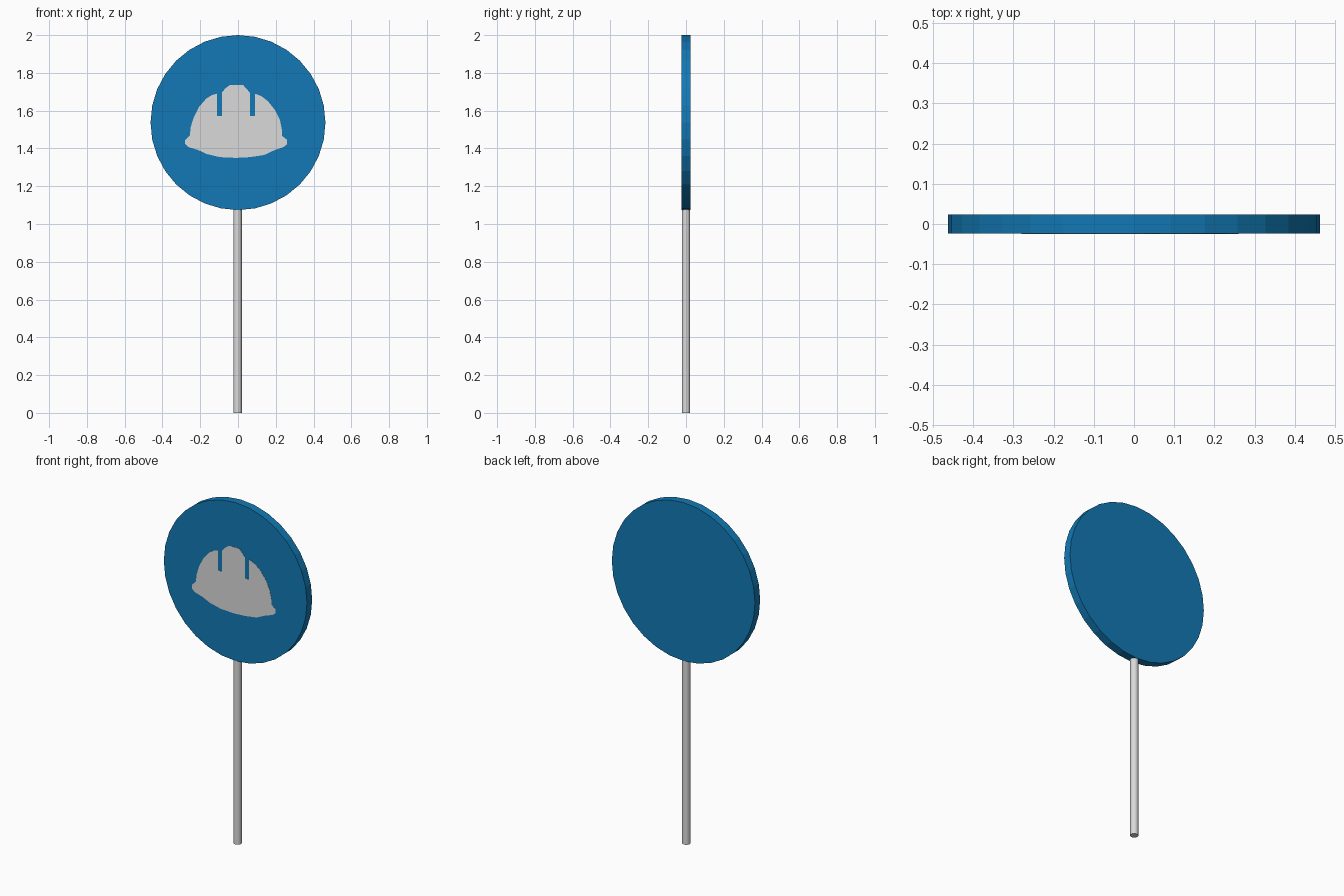
import bpy, bmesh, math

if "Cube" in bpy.data.objects:
    bpy.data.objects.remove(bpy.data.objects["Cube"])

def material(name, rgb):
    m = bpy.data.materials.new(name)
    m.diffuse_color = (*rgb, 1)
    m.use_nodes = True
    m.node_tree.nodes["Principled BSDF"].inputs["Base Color"].default_value = m.diffuse_color
    return m

blue = material("sign blue", (0.006, 0.19, 0.46))
grey = material("light grey", (0.70, 0.70, 0.70))

def cylinder(name, sides, radius, depth, loc, rot, mat):
    bpy.ops.mesh.primitive_cylinder_add(vertices=sides, radius=radius, depth=depth,
                                        location=loc, rotation=rot)
    ob = bpy.context.object
    ob.name = name
    ob.data.materials.append(mat)
    return ob

# round sign board and its pole
CZ, R, T = 1.537, 0.463, 0.048
cylinder("sign_disc", 32, R, T, (0, 0, CZ), (math.pi / 2, 0, 0), blue)
pole = cylinder("pole", 16, 0.022, 1.08, (-0.002, 0, 0.54), (0, 0, 0), grey)
bpy.ops.object.shade_smooth_by_angle(angle=math.radians(40))

# hard hat symbol: outline with two slots in the crown
outline = [
    (-.28, 1.445), (-.255, 1.47), (-.25, 1.515), (-.233, 1.567), (-.206, 1.62),
    (-.17, 1.662), (-.138, 1.683), (-.111, 1.69), (-.111, 1.573), (-.085, 1.573),
    (-.085, 1.698), (-.064, 1.72), (-.042, 1.737), (.026, 1.737), (.046, 1.715),
    (.063, 1.695), (.063, 1.573), (.09, 1.573), (.09, 1.69), (.122, 1.678),
    (.159, 1.65), (.196, 1.603), (.222, 1.55), (.233, 1.497), (.233, 1.467),
    (.26, 1.445), (.26, 1.423), (.243, 1.408), (.196, 1.392), (.138, 1.365),
    (.063, 1.354), (-.01, 1.35), (-.095, 1.354), (-.164, 1.37), (-.212, 1.392),
    (-.265, 1.408), (-.28, 1.423)]
bm = bmesh.new()
face = bm.faces.new([bm.verts.new((x, -T / 2 - 0.001, z)) for x, z in outline])
ext = bmesh.ops.extrude_face_region(bm, geom=[face])
bmesh.ops.translate(bm, vec=(0, 0.002, 0),
                    verts=[g for g in ext["geom"] if isinstance(g, bmesh.types.BMVert)])
bmesh.ops.recalc_face_normals(bm, faces=bm.faces)
me = bpy.data.meshes.new("hard_hat_symbol")
bm.to_mesh(me)
bm.free()
me.materials.append(grey)
bpy.context.collection.objects.link(bpy.data.objects.new("hard_hat_symbol", me))
